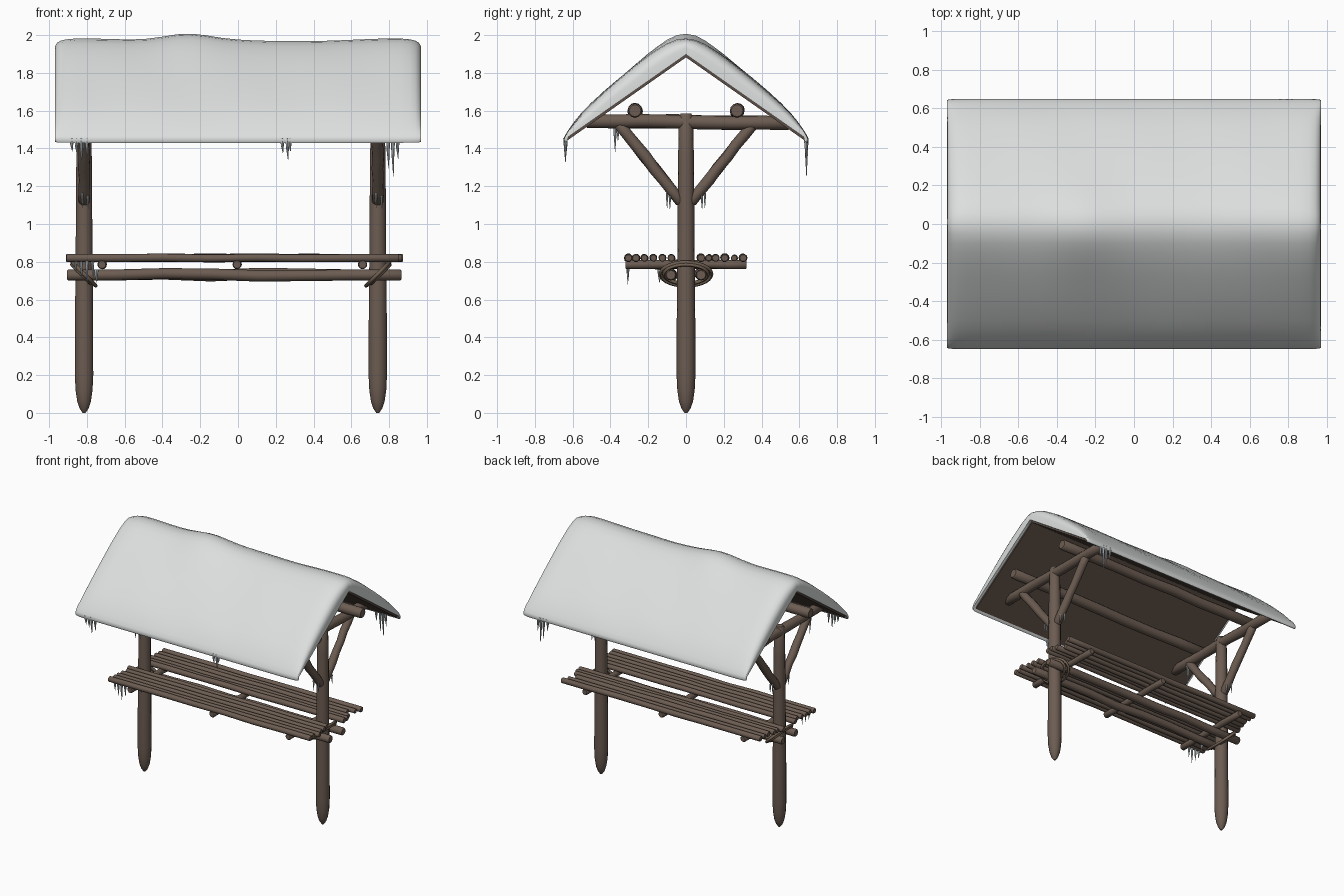
import bpy, math, random
from mathutils import Vector

if "Cube" in bpy.data.objects:
    bpy.data.objects.remove(bpy.data.objects["Cube"])

random.seed(4)


def material(name, col):
    m = bpy.data.materials.new(name)
    m.diffuse_color = (*col, 1)
    m.use_nodes = True
    m.node_tree.nodes["Principled BSDF"].inputs["Base Color"].default_value = m.diffuse_color
    return m


SNOW = material("snow", (0.72, 0.74, 0.735))
WOOD = material("log wood", (0.15, 0.108, 0.084))
BOARD = material("dark roof board", (0.105, 0.075, 0.06))
ROPE = material("rope", (0.17, 0.12, 0.085))
ICE = material("ice", (0.50, 0.54, 0.56))


def make(name, verts, faces, mat, angle=45):
    me = bpy.data.meshes.new(name)
    me.from_pydata([tuple(v) for v in verts], [], faces)
    me.materials.append(mat)
    ob = bpy.data.objects.new(name, me)
    bpy.context.collection.objects.link(ob)
    bpy.ops.object.select_all(action='DESELECT')
    ob.select_set(True)
    bpy.context.view_layer.objects.active = ob
    bpy.ops.object.mode_set(mode='EDIT')
    bpy.ops.mesh.select_all(action='SELECT')
    bpy.ops.mesh.normals_make_consistent(inside=False)
    bpy.ops.object.mode_set(mode='OBJECT')
    bpy.ops.object.shade_smooth_by_angle(angle=math.radians(angle))
    return ob


def tube(name, pts, radii, mat, sides=12, closed=False):
    """Round sweep along points, one radius per point."""
    pts = [Vector(p) for p in pts]
    n = len(pts)
    verts, faces = [], []
    for i, p in enumerate(pts):
        if closed:
            d = pts[(i + 1) % n] - pts[i - 1]
        else:
            d = pts[min(i + 1, n - 1)] - pts[max(i - 1, 0)]
        d.normalize()
        ref = Vector((1, 0, 0)) if abs(pts[-1].x - pts[0].x) < 0.3 else Vector((0, 0, 1))
        if closed:
            ref = Vector((0.7, 0, -0.7 if pts[0].x > 0 else 0.7))
            if pts[0].x < 0:
                ref = Vector((0.7, 0, 0.7))
        a = d.cross(ref).normalized()
        b = d.cross(a)
        for k in range(sides):
            t = 2 * math.pi * k / sides
            verts.append(p + (a * math.cos(t) + b * math.sin(t)) * radii[i])
    for i in range(n if closed else n - 1):
        j = (i + 1) % n
        for k in range(sides):
            l = (k + 1) % sides
            faces.append((i * sides + k, i * sides + l, j * sides + l, j * sides + k))
    if not closed:
        faces += [tuple(range(sides)), tuple(range((n - 1) * sides, n * sides))]
    return make(name, verts, faces, mat)


def log(name, a, b, r, wob=0.004, sides=12, n=7):
    """Slightly crooked log with bevelled ends."""
    a, b = Vector(a), Vector(b)
    e = min(0.2 * r / (b - a).length, 0.1)
    ts = [0, e] + [i / n for i in range(1, n)] + [1 - e, 1]
    pts, radii = [], []
    for t in ts:
        inner = 0.15 < t < 0.85
        pts.append(a.lerp(b, t) + Vector([random.uniform(-wob, wob) if inner else 0 for _ in range(3)]))
        radii.append(r * (0.82 if t in (0, 1) else 1 + (random.uniform(-0.06, 0.06) if inner else 0)))
    return tube(name, pts, radii, WOOD, sides)


def icicle(x, y, z, length, r=0.012):
    tube("icicle", [(x, y, z + 0.02), (x, y, z - length * 0.35), (x + 0.003, y, z - length)],
         [r, r * 0.65, 0.001], ICE, 7)


# Post frames, one at each end
for px, s in ((-0.815, -1), (0.74, 1)):
    zs = [0, 0.025, 0.06, 0.12, 0.2, 0.5, 0.8, 1.1, 1.35, 1.57, 1.585]
    rs = [0.008, 0.025, 0.037, 0.046, 0.05, 0.049, 0.046, 0.044, 0.042, 0.037, 0.028]
    tube("post", [(px, 0, z) for z in zs], rs, WOOD, 14)
    log("cross_beam", (px, -0.53, 1.545), (px, 0.55, 1.535), 0.037)
    for m in (-1, 1):
        log("brace", (px, m * 0.025, 1.115), (px, m * 0.36, 1.535), 0.03, 0.003)
        icicle(px + 0.02, m * 0.085, 1.13, 0.05, 0.007)
        icicle(px - 0.01, m * 0.10, 1.145, 0.06, 0.007)
    log("post_peg", (px - 0.06, 0, 1.39), (px + 0.06, 0, 1.39), 0.014, 0, 8, 2)
    # Rope lashings round the post and the shelf rails
    for w, h, o in ((0.135, 0.062, 0), (0.115, 0.05, 0.014)):
        ring = []
        for k in range(28):
            t = 2 * math.pi * k / 28
            ring.append((px + s * (h * math.sin(t) + o), w * math.cos(t), 0.735 + h * math.sin(t)))
        tube("rope_lashing", ring, [0.01] * 28, ROPE, 8, True)

# Roof purlins
for m in (-1, 1):
    log("purlin", (-0.9, m * 0.27, 1.6), (0.9, m * 0.27, 1.6), 0.038)

# Shelf rails, bearers and round slats
for m in (-1, 1):
    log("shelf_rail", (-0.905, m * 0.08, 0.73), (0.865, m * 0.08, 0.73), 0.029, 0.008)
for x in (-0.72, -0.005, 0.66):
    log("shelf_bearer", (x, -0.32, 0.785), (x, 0.32, 0.785), 0.024, 0.002)
for y in (-0.305, -0.265, -0.22, -0.172, -0.125, -0.078, 0.08, 0.12, 0.157, 0.205, 0.255, 0.303):
    log("shelf_slat", (random.uniform(-0.915, -0.86), y, 0.82),
        (random.uniform(0.81, 0.875), y, 0.82), random.uniform(0.017, 0.022), 0.003, 10)

# Roof boards: thin folded sheet
v = []
for x in (-0.95, 0.95):
    for dz in (0, 0.018):
        v += [(x, y, 1.882 + dz - 0.7 * abs(y)) for y in (-0.625, 0, 0.625)]
make("roof_boards", v, [(0, 1, 7, 6), (1, 2, 8, 7), (3, 4, 10, 9), (4, 5, 11, 10), (0, 3, 9, 6),
                        (2, 5, 11, 8), (0, 1, 4, 3), (1, 2, 5, 4), (6, 7, 10, 9), (7, 8, 11, 10)], BOARD, 20)

# Snow blanket: half profile as (outer y, outer z, inner y)
half = [(0.05, 1.973, 0.05), (0.1, 1.952, 0.1), (0.15, 1.922, 0.15), (0.2, 1.889, 0.2), (0.27, 1.836, 0.27),
        (0.35, 1.772, 0.35), (0.43, 1.704, 0.43), (0.5, 1.640, 0.5), (0.55, 1.59, 0.54), (0.59, 1.542, 0.57),
        (0.625, 1.495, 0.59), (0.643, 1.465, 0.61), (0.65, 1.445, 0.622), (0.642, 1.43, 0.63)]
prof = [(-a, b, -c) for a, b, c in reversed(half)] + [(0, 1.98, 0)] + half
ends = [(0.97, 0.42), (0.967, 0.58), (0.958, 0.74), (0.94, 0.87), (0.91, 0.95), (0.86, 1)]
stations = [(-x, e) for x, e in ends] + [(-0.8 + 0.08 * i, 1) for i in range(21)] + \
           [(x, e) for x, e in reversed(ends)]
verts, faces, N = [], [], len(prof)
for x, e in stations:
    bump = 0.026 * math.exp(-((x + 0.27) / 0.16) ** 2) - 0.014 * math.exp(-((x - 0.25) / 0.25) ** 2)
    sag = 0.004 * math.sin(x * 9)
    for a, b, c in prof:
        zi = max(1.897 - 0.7 * abs(c), 1.44)
        ridge = math.exp(-(a / 0.22) ** 2)
        k = e if abs(a) < 0.6 else 1 - (1 - e) * 0.35
        z = zi + (b - zi) * k + bump * ridge * e
        z += sag * math.sin(a * 7 + x * 3) * e * (abs(a) < 0.6)
        verts.append((x, a * (1 - 0.02 * (1 - e)), z))
    for a, b, c in prof:
        verts.append((x, c, 1.897 - 0.7 * abs(c) if abs(c) < 0.625 else 1.435))
for i in range(len(stations) - 1):
    p, q = i * 2 * N, (i + 1) * 2 * N
    for k in range(N - 1):
        faces.append((p + k, p + k + 1, q + k + 1, q + k))
        faces.append((p + N + k, q + N + k, q + N + k + 1, p + N + k + 1))
    faces.append((p, q, q + N, p + N))
    faces.append((p + N - 1, p + 2 * N - 1, q + 2 * N - 1, q + N - 1))
for p in (0, (len(stations) - 1) * 2 * N):
    for k in range(N - 1):
        faces.append((p + k, p + k + 1, p + N + k + 1, p + N + k))
make("snow_roof", verts, faces, SNOW, 70)

# Icicles: eaves, cross beam and shelf corner
for x, y, z, l in ((-0.88, -0.638, 1.435, 0.05), (-0.855, -0.636, 1.435, 0.07), (-0.83, -0.638, 1.435, 0.11),
                   (-0.80, -0.636, 1.435, 0.08), (0.235, -0.638, 1.435, 0.06), (0.262, -0.638, 1.435, 0.095),
                   (0.275, -0.636, 1.435, 0.05), (0.76, 0.638, 1.435, 0.07), (0.795, 0.638, 1.435, 0.14),
                   (0.82, 0.638, 1.435, 0.185), (0.845, 0.636, 1.435, 0.09), (-0.82, -0.375, 1.52, 0.14),
                   (-0.80, -0.36, 1.52, 0.08), (-0.86, -0.305, 0.81, 0.07), (-0.83, -0.305, 0.81, 0.10),
                   (-0.80, -0.308, 0.81, 0.13), (-0.77, -0.305, 0.81, 0.09), (-0.75, -0.14, 0.74, 0.05)):
    icicle(x, y, z, l)
